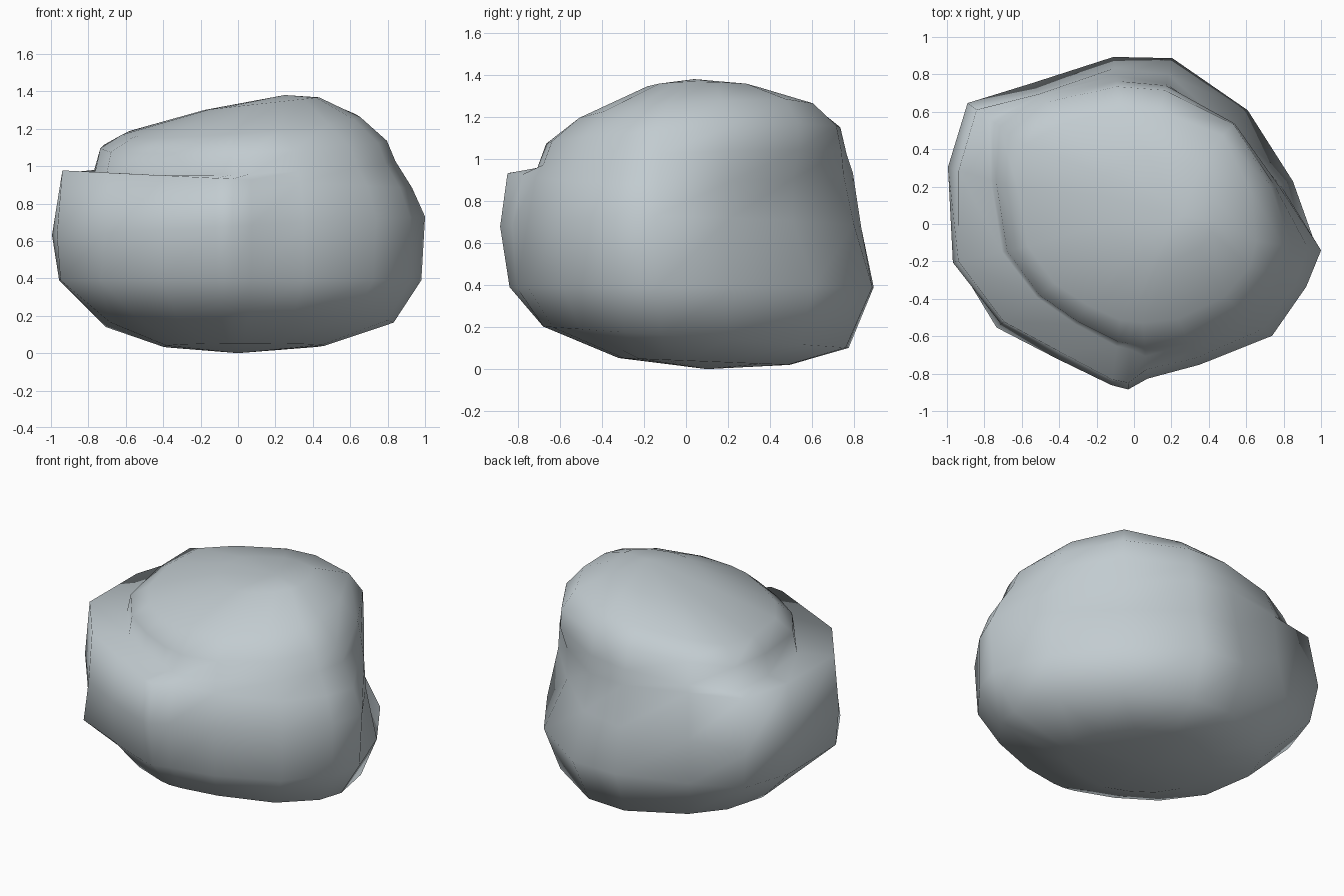
import bpy, bmesh
from math import sin, cos, radians

# Directions (degrees) of the boulder's vertical ridges and hollows
ANGLES = [-8, 15, 45, 77, 97, 126, 144, 163, 192, 217, 240, 262, 268, 275, 295, 321, 340]

# Radii of the main cross-sections along those directions
UNDERSIDE = [.84, .78, .76, .78, .78, .76, .76, .74, .70, .67, .65, .67, .68, .68, .70, .80, .85]
BELLY = [.99, .88, .86, .91, .90, .93, 1.05, 1.0, .97, .92, .81, .83, .84, .81, .83, .93, .98]
WAIST = [1.01, .81, .72, .82, .84, .88, 1.10, 1.04, .99, .89, .83, .87, .885, .83, .83, .95, .98]
LEDGE = [.94, .80, .72, .77, .80, .86, 1.04, .98, .96, .87, .79, .84, .85, .78, .79, .89, .92]
FOOT = [.85, .78, .76, .76, .77, .85, .95, .80, .72, .65, .62, .66, .67, .71, .75, .82, .84]
CROWN = [.66, .65, .67, .62, .62, .66, .72, .65, .58, .53, .50, .52, .52, .53, .56, .62, .66]
# Steep wall rising from the ledge
SHOULDER = [.6 * f + .4 * c + .03 for f, c in zip(FOOT, CROWN)]

# (radii, scale, centre x, centre y, height, slope along x, slope along y)
SECTIONS = [
    (UNDERSIDE, .56, 0, .06, .04, 0, -.04),
    (UNDERSIDE, 1, 0, 0, .155, 0, -.07),
    (BELLY, 1, 0, 0, .39, 0, 0),
    (WAIST, 1, 0, 0, .68, .05, 0),
    (LEDGE, 1, 0, 0, .93, -.05, 0),
    (FOOT, 1, 0, 0, .99, .05, .05),
    (SHOULDER, 1, 0, 0, 1.11, .04, .06),
    (CROWN, 1, 0, 0, 1.21, .09, .07),
    (CROWN, .48, .12, .06, 1.32, .11, 0),
]

bm = bmesh.new()
rings = []
for radii, s, cx, cy, z, sx, sy in SECTIONS:
    ring = []
    for a, r in zip(ANGLES, radii):
        x, y = cx + s * r * cos(radians(a)), cy + s * r * sin(radians(a))
        ring.append(bm.verts.new((x, y, z + sx * x + sy * y)))
    rings.append(ring)

# Skin between sections
n = len(ANGLES)
for lo, hi in zip(rings, rings[1:]):
    for i in range(n):
        j = (i + 1) % n
        bm.faces.new((lo[i], lo[j], hi[j], hi[i]))

# Close base and summit
base = bm.verts.new((0, .1, 0))
summit = bm.verts.new((.25, .04, 1.38))
for i in range(n):
    j = (i + 1) % n
    bm.faces.new((base, rings[0][j], rings[0][i]))
    bm.faces.new((summit, rings[-1][i], rings[-1][j]))
for f in bm.faces:
    f.smooth = True

mesh = bpy.data.meshes.new("boulder")
bm.to_mesh(mesh)
bm.free()
stone = bpy.data.materials.new("blue_grey_stone")
stone.diffuse_color = (.54, .60, .63, 1)
mesh.materials.append(stone)
bpy.context.collection.objects.link(bpy.data.objects.new("boulder", mesh))
